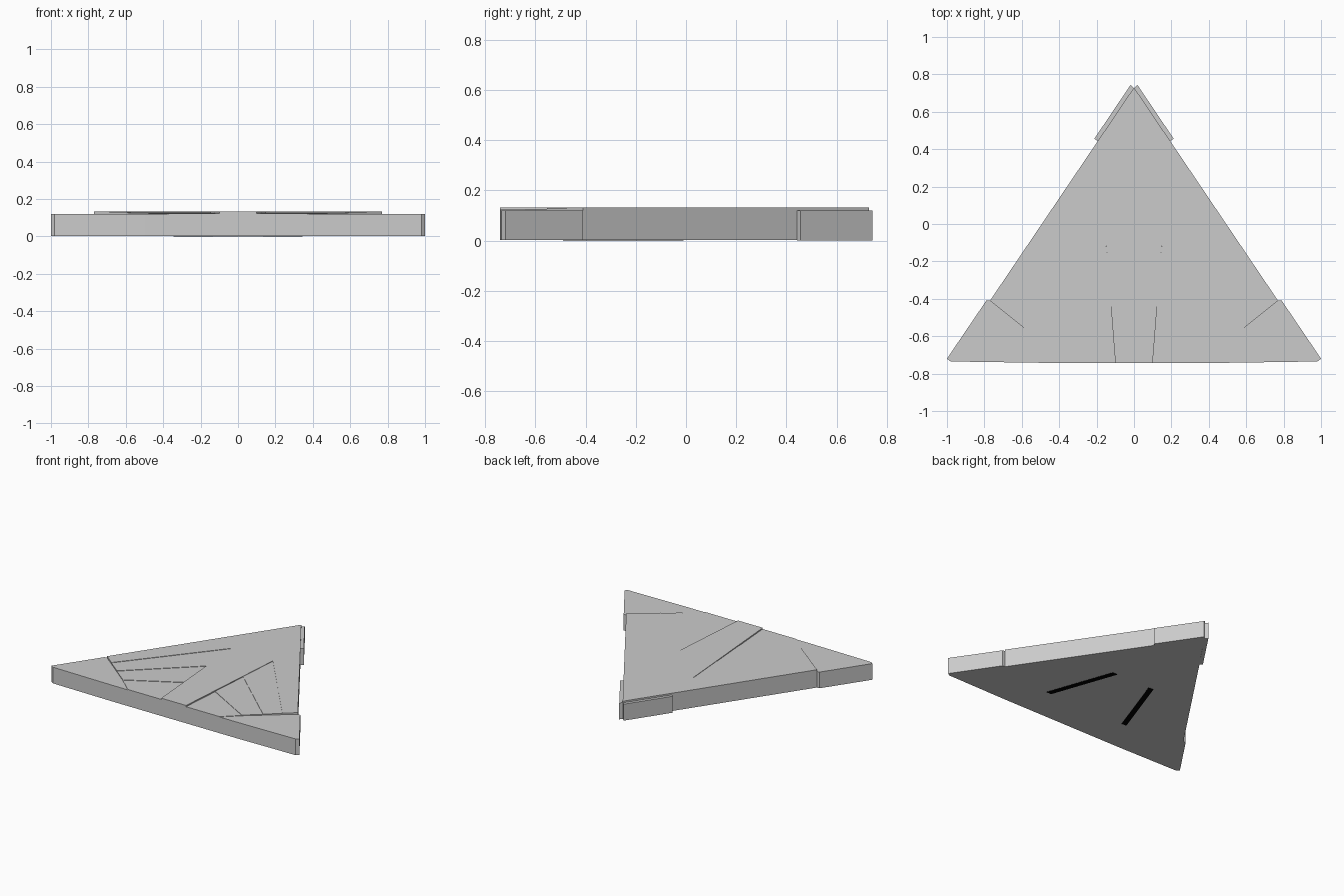
import bpy, bmesh

if "Cube" in bpy.data.objects:
    bpy.data.objects.remove(bpy.data.objects["Cube"])


def prism(name, pts, z0, z1, mat=None):
    """Extrude a flat outline from z0 to z1."""
    bm = bmesh.new()
    face = bm.faces.new([bm.verts.new((x, y, z0)) for x, y in pts])
    ext = bmesh.ops.extrude_face_region(bm, geom=[face])
    for v in ext["geom"]:
        if isinstance(v, bmesh.types.BMVert):
            v.co.z = z1
    bmesh.ops.recalc_face_normals(bm, faces=bm.faces)
    mesh = bpy.data.meshes.new(name)
    bm.to_mesh(mesh)
    bm.free()
    obj = bpy.data.objects.new(name, mesh)
    bpy.context.collection.objects.link(obj)
    if mat:
        mesh.materials.append(mat)
    return obj


def mirrored(half):
    """Close a right-hand outline with its reflection in x."""
    return half + [(-x, y) for x, y in reversed(half) if x != 0]


def pair(name, pts, z0, z1, mat=None):
    for side, s in (("right", 1), ("left", -1)):
        prism(f"{name}_{side}", [(s * x, y) for x, y in pts], z0, z1, mat)


BASE_TOP, DECK_TOP = 0.12, 0.132
black = bpy.data.materials.new("black_slot")
black.diffuse_color = (0.0, 0.0, 0.0, 1)
black.use_nodes = True
black.node_tree.nodes["Principled BSDF"].inputs["Base Color"].default_value = black.diffuse_color

# wedge body with the wider front corners
prism("wedge_body", mirrored([(0, 0.73), (0.77, -0.41), (0.79, -0.41), (1, -0.72),
                              (0.98, -0.735), (0.5, -0.742)]), 0.002, BASE_TOP)

# raised deck: back area, outer edges and central ridge
prism("raised_deck", mirrored([(0, 0.73), (0.77, -0.41), (0.69, -0.474),
                               (0.17, 0.16), (0.1, -0.742)]), BASE_TOP, DECK_TOP)

# fanned slats stepping down to the front, beside the ridge
ridge = [(0.17, 0.16), (0.146, -0.15), (0.123, -0.44), (0.1, -0.742)]
seam = [(0.69, -0.474), (0.59, -0.554), (0.48, -0.642), (0.37, -0.742)]
for i in range(3):
    pair(f"slat_{i + 1}", [ridge[i], seam[i], seam[i + 1], ridge[i + 1]],
         BASE_TOP, DECK_TOP - 0.003 * (i + 1))

# side plates at the rear tip
pair("tip_plate", [(0, 0.725), (0.018, 0.744), (0.212, 0.456), (0.192, 0.442)], 0, BASE_TOP)

# dark slots underneath
pair("bottom_slot", [(0.135, -0.01), (0.175, -0.01), (0.345, -0.49), (0.305, -0.49)],
     0, 0.003, black)
